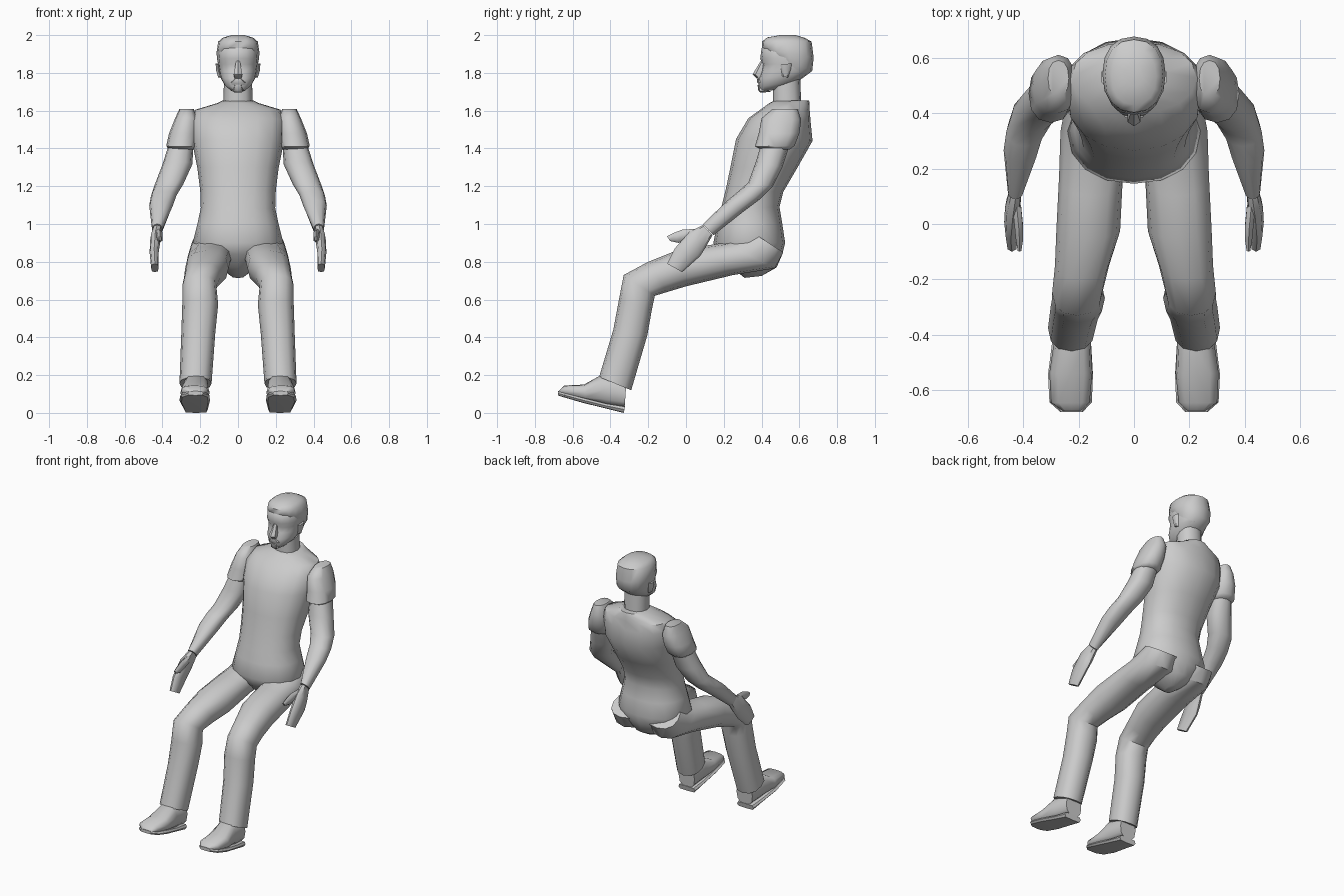
import bpy, bmesh, math


def power(v, p):
    return math.copysign(abs(v) ** (2 / p), v)


def loft(name, rings, n=12, p=2.3, mirror=False, angle=50):
    """Skin rounded sections: (front y, front z, back y, back z, x min, x max)."""
    bm = bmesh.new()
    loops = []
    for r in rings:
        if len(r) == 5:                       # symmetric section: half width only
            r = (*r[:4], -r[4], r[4])
        yf, zf, yb, zb, x0, x1 = r
        loop = []
        for i in range(n):
            a = 2 * math.pi * i / n
            s, c = power(math.sin(a), p), power(math.cos(a), p)
            loop.append(bm.verts.new(((x0 + x1) / 2 + s * (x1 - x0) / 2,
                                      (yf + yb) / 2 + c * (yf - yb) / 2,
                                      (zf + zb) / 2 + c * (zf - zb) / 2)))
        loops.append(loop)
    for a, b in zip(loops, loops[1:]):
        for i in range(n):
            j = (i + 1) % n
            bm.faces.new((a[i], a[j], b[j], b[i]))
    bm.faces.new(loops[0])
    bm.faces.new(loops[-1])
    bmesh.ops.recalc_face_normals(bm, faces=bm.faces)
    me = bpy.data.meshes.new(name)
    bm.to_mesh(me)
    bm.free()
    ob = bpy.data.objects.new(name, me)
    bpy.context.collection.objects.link(ob)
    bpy.ops.object.select_all(action='DESELECT')
    ob.select_set(True)
    bpy.context.view_layer.objects.active = ob
    bpy.ops.object.shade_smooth_by_angle(angle=math.radians(angle))
    if mirror:
        ob.modifiers.new("mirror", 'MIRROR')
    return ob


# Torso, collar to crotch
loft("torso", [
    (.46, 1.65, .65, 1.655, .085), (.44, 1.64, .655, 1.64, .11),
    (.40, 1.61, .655, 1.60, .225), (.33, 1.56, .66, 1.54, .25),
    (.265, 1.45, .67, 1.44, .245), (.235, 1.30, .585, 1.29, .215),
    (.21, 1.18, .515, 1.17, .20), (.185, 1.08, .495, 1.09, .197),
    (.165, 1.0, .51, 1.0, .215), (.145, .90, .525, .90, .24),
    (.17, .84, .51, .84, .205), (.24, .77, .48, .77, .10),
    (.31, .715, .40, .725, .03)], n=16, p=2.2)

# Trouser legs, hip to hem
loft("trouser_leg", [
    (.36, .95, .515, .85, .03, .245), (.20, .90, .47, .765, .02, .265),
    (.10, .885, .25, .73, .04, .27), (-.05, .86, .0, .67, .05, .28),
    (-.20, .80, -.10, .64, .09, .285), (-.33, .73, -.165, .62, .115, .295),
    (-.355, .60, -.18, .55, .105, .295), (-.385, .44, -.205, .41, .12, .30),
    (-.46, .19, -.29, .12, .14, .31)], mirror=True)

# Shoes and soles
loft("shoe", [
    (-.315, .17, -.325, .03, .16, .28), (-.45, .20, -.42, .04, .155, .29),
    (-.54, .15, -.53, .065, .15, .305), (-.645, .145, -.64, .09, .16, .30),
    (-.675, .115, -.67, .10, .19, .26)], p=2.8, mirror=True)
loft("shoe_sole", [
    (-.322, .035, -.33, .0, .16, .285), (-.42, .05, -.43, .025, .155, .295),
    (-.54, .08, -.545, .053, .148, .31), (-.64, .105, -.645, .082, .152, .305),
    (-.678, .115, -.678, .093, .185, .265)], n=8, p=5, mirror=True, angle=35)

# Sleeves, arms, hands
loft("sleeve", [
    (.46, 1.61, .59, 1.61, .235, .31), (.40, 1.56, .61, 1.55, .21, .335),
    (.385, 1.48, .60, 1.48, .21, .365), (.365, 1.41, .575, 1.415, .22, .38),
    (.395, 1.395, .55, 1.395, .235, .365)], mirror=True)
loft("arm", [
    (.40, 1.43, .55, 1.42, .235, .365), (.37, 1.33, .51, 1.30, .242, .40),
    (.33, 1.22, .46, 1.20, .29, .44), (.28, 1.175, .39, 1.13, .325, .46),
    (.22, 1.125, .31, 1.07, .345, .47), (.09, 1.0, .145, .94, .40, .455)],
    mirror=True)
loft("hand", [
    (.09, .995, .14, .94, .405, .45), (.02, .96, .10, .87, .41, .465),
    (-.06, .87, .075, .83, .42, .468), (-.10, .79, -.02, .745, .42, .46)],
    n=8, p=2.8, mirror=True)
loft("thumb", [
    (.06, .975, .07, .93, .405, .44), (-.02, .97, .0, .91, .398, .432),
    (-.06, .955, -.04, .90, .398, .428), (-.10, .935, -.085, .91, .405, .42)],
    n=6, mirror=True)

# Neck and head
loft("neck", [
    (.46, 1.63, .61, 1.63, .077), (.46, 1.72, .605, 1.77, .075)])
loft("head", [
    (.40, 1.70, .54, 1.72, .04), (.385, 1.725, .60, 1.76, .075),
    (.385, 1.77, .64, 1.79, .095), (.40, 1.81, .66, 1.81, .10),
    (.407, 1.845, .665, 1.85, .106), (.393, 1.875, .665, 1.88, .108),
    (.40, 1.93, .655, 1.93, .104), (.46, 1.98, .62, 1.98, .07)], n=16)

# Hair cap, sloping down to the nape
loft("hair", [
    (.48, 1.87, .615, 1.77, .095), (.43, 1.91, .668, 1.81, .109),
    (.403, 1.93, .676, 1.88, .114), (.402, 1.965, .665, 1.965, .105),
    (.43, 1.988, .63, 1.985, .08), (.50, 2.0, .58, 2.0, .035)], n=16)

# Face details
loft("nose", [
    (.397, 1.865, .43, 1.865, .011), (.352, 1.792, .42, 1.79, .026),
    (.375, 1.77, .42, 1.77, .02)], n=6)
loft("moustache", [
    (.377, 1.768, .42, 1.768, .02), (.377, 1.75, .42, 1.75, .042),
    (.388, 1.735, .42, 1.735, .045)], n=8)
loft("beard", [
    (.379, 1.735, .43, 1.735, .022), (.383, 1.705, .44, 1.705, .032),
    (.395, 1.695, .45, 1.70, .02)], n=8)
loft("ear", [
    (.50, 1.845, .56, 1.85, .095, .12), (.505, 1.81, .555, 1.82, .09, .117),
    (.51, 1.78, .54, 1.775, .08, .107)], n=6, mirror=True)
